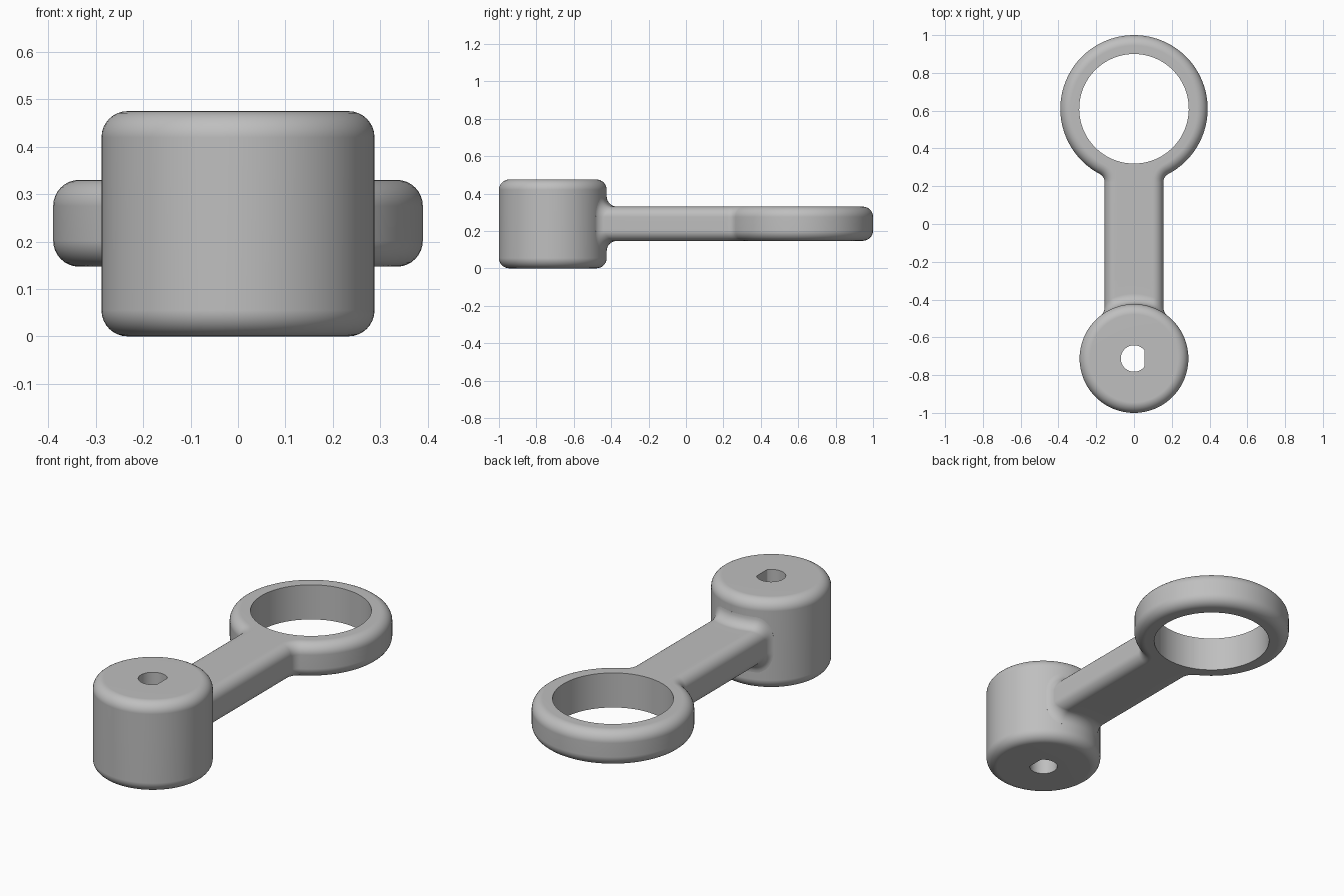
import bpy
import bmesh
from math import sin, cos, pi, atan2, sqrt, hypot

cube = bpy.data.objects.get("Cube")
if cube:
    bpy.data.objects.remove(cube, do_unlink=True)

grey = bpy.data.materials.new("plain grey")
grey.use_nodes = True
colour = (0.52, 0.52, 0.52, 1)
grey.diffuse_color = colour
grey.node_tree.nodes["Principled BSDF"].inputs["Base Color"].default_value = colour

# Shared dimensions
HUB_Y, HUB_R, HUB_H, BORE_R, BORE_FLAT = -0.712, 0.288, 0.475, 0.07, 0.055
RING_Y, RING_R, HOLE_R = 0.61, 0.39, 0.29
ARM_W, ARM_H, ARM_Z, JOIN_Y = 0.155, 0.0915, 0.2385, -0.3
ROUND, FILLET, RING_FILLET = 0.055, 0.055, 0.05
STEPS = 8


def span(a, b, n):
    return [a + (b - a) * i / n for i in range(n + 1)]


def loft(name, loops, cyclic):
    """Skin a list of equal-length closed loops; cap the ends if not cyclic."""
    bm = bmesh.new()
    rows = [[bm.verts.new(p) for p in loop] for loop in loops]
    n = len(rows[0])
    pairs = list(zip(rows, rows[1:]))
    if cyclic:
        pairs.append((rows[-1], rows[0]))
    else:
        bm.faces.new(rows[0])
        bm.faces.new(rows[-1])
    for a, b in pairs:
        for i in range(n):
            j = (i + 1) % n
            bm.faces.new((a[i], a[j], b[j], b[i]))
    bmesh.ops.recalc_face_normals(bm, faces=bm.faces)
    mesh = bpy.data.meshes.new(name)
    bm.to_mesh(mesh)
    bm.free()
    mesh.materials.append(grey)
    obj = bpy.data.objects.new(name, mesh)
    bpy.context.collection.objects.link(obj)
    bpy.ops.object.select_all(action="DESELECT")
    obj.select_set(True)
    bpy.context.view_layer.objects.active = obj
    bpy.ops.object.shade_smooth_by_angle(angle=pi / 5)
    mod = obj.modifiers.new("even shading", "WEIGHTED_NORMAL")
    mod.keep_sharp = True
    return obj


def rounded_sides(z0, z1):
    """Inset and height pairs for a wall with rounded bottom and top."""
    arc = [(ROUND * (1 - cos(t)), ROUND * (1 - sin(t))) for t in span(0, pi / 2, STEPS)]
    return [(d, z0 + h) for d, h in reversed(arc)] + [(d, z1 - h) for d, h in arc]


# Hub: rounded cylinder with a D-shaped bore
angles = span(0, 2 * pi, 96)[:-1]


def bore(z):
    return [(min(BORE_R * cos(a), BORE_FLAT), HUB_Y + BORE_R * sin(a), z) for a in angles]


hub_loops = [bore(0)]
for d, z in rounded_sides(0, HUB_H):
    r = HUB_R - d
    hub_loops.append([(r * cos(a), HUB_Y + r * sin(a), z) for a in angles])
hub_loops.append(bore(HUB_H))
loft("hub", hub_loops, True)


# Ring and arm: one keyhole-shaped plate, filleted where they meet
def plate_outline(d):
    fx = ARM_W + RING_FILLET
    fy = RING_Y - sqrt((RING_R + RING_FILLET) ** 2 - fx ** 2)
    phi = atan2(fy - RING_Y, fx)
    w, f, r = ARM_W - d, RING_FILLET + d, RING_R - d
    half = [(w, y) for y in span(JOIN_Y, fy, 6)]
    half += [(fx + f * cos(a), fy + f * sin(a)) for a in span(pi, phi + pi, STEPS)[1:]]
    half += [(r * cos(a), RING_Y + r * sin(a)) for a in span(phi, pi / 2, 40)[1:]]
    end = [(x, JOIN_Y) for x in span(-w, w, 8)[1:-1]]
    return half + [(-x, y) for x, y in reversed(half[:-1])] + end


def hole(z):
    points = []
    for x, y in plate_outline(0):
        k = HOLE_R / hypot(x, y - RING_Y)
        points.append((x * k, RING_Y + (y - RING_Y) * k, z))
    return points


low, high = ARM_Z - ARM_H, ARM_Z + ARM_H
plate_loops = [hole(low)]
for d, z in rounded_sides(low, high):
    plate_loops.append([(x, y, z) for x, y in plate_outline(d)])
plate_loops.append(hole(high))
loft("ring_and_arm", plate_loops, True)

# Arm root: rounded bar flaring into the curved side of the hub
section = []
for k in range(4):
    sx, sz = (1, 1, -1, -1)[k], (1, -1, -1, 1)[k]
    cx, cz = sx * (ARM_W - ROUND), sz * (ARM_H - ROUND)
    corner = [(sx * cos(t), sz * sin(t)) for t in span(0, pi / 2, STEPS)]
    if k % 2 == 0:
        corner.reverse()
    section += [(cx + ROUND * nx, cz + ROUND * nz, nx, nz) for nx, nz in corner]
    if k % 2:
        section += [(x, sz * ARM_H, 0, sz) for x in span(cx, -cx, 12)[1:-1]]


def flare(t, sink=0):
    loop = []
    for x, z, nx, nz in section:
        grow = FILLET * (1 - cos(t))
        px = x + 0.35 * nx * grow
        surface = HUB_Y + sqrt(HUB_R ** 2 - px ** 2)
        run = FILLET * (0.5 + 0.5 * abs(nz)) * (1 - sin(t))
        loop.append((px, surface + run - sink, ARM_Z + z + nz * grow))
    return loop


root_loops = [[(x, JOIN_Y, ARM_Z + z) for x, z, nx, nz in section]]
root_loops += [flare(t) for t in span(0, pi / 2, STEPS)]
root_loops.append(flare(pi / 2, 0.03))
loft("arm_root", root_loops, False)
